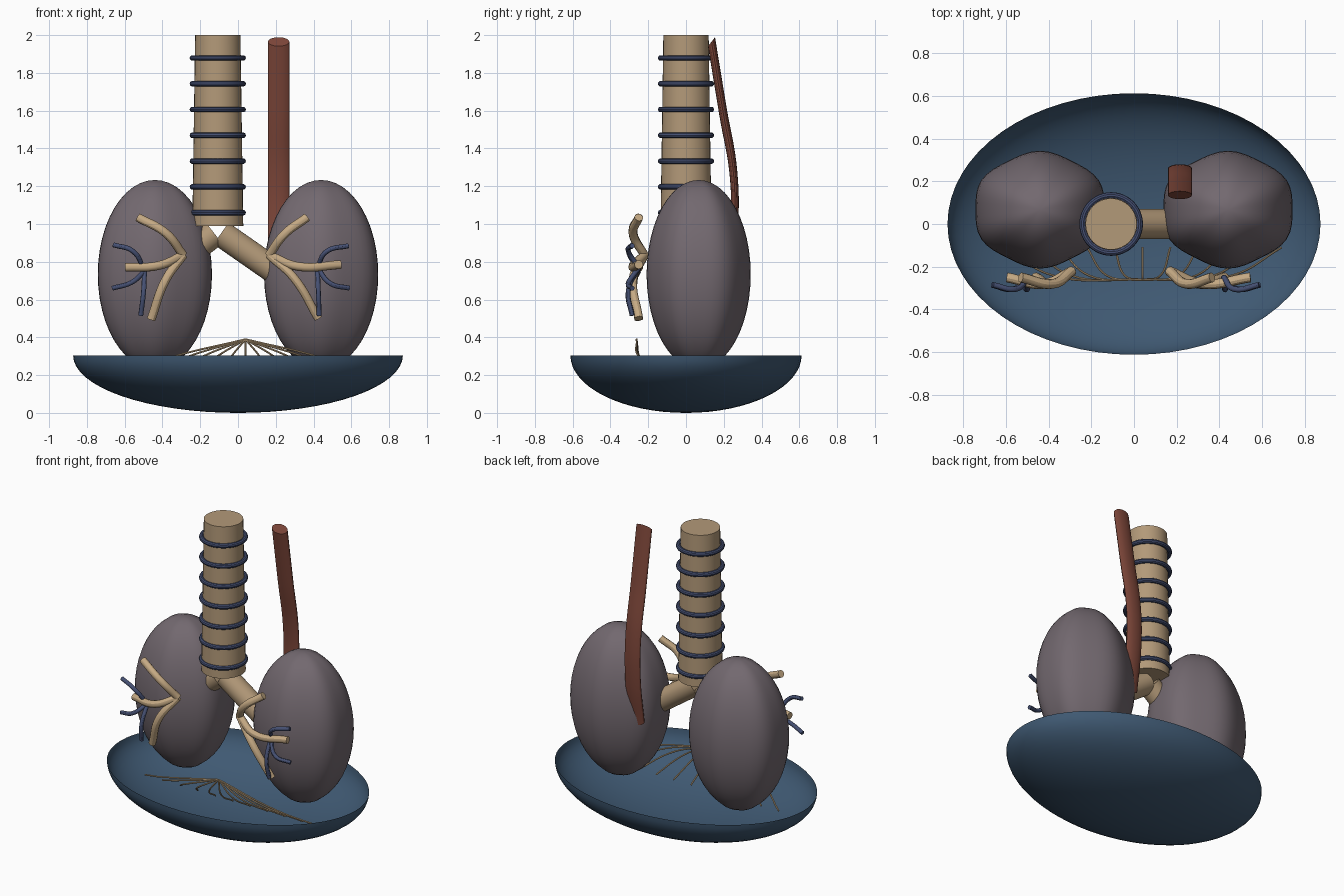
import bpy, bmesh
from math import cos, atan2
from mathutils import Vector

if "Cube" in bpy.data.objects:
    bpy.data.objects.remove(bpy.data.objects["Cube"])


def material(name, rgb):
    m = bpy.data.materials.new(name)
    m.diffuse_color = (*rgb, 1)
    m.use_nodes = True
    m.node_tree.nodes["Principled BSDF"].inputs["Base Color"].default_value = m.diffuse_color
    return m


TAN = material("cartilage_tan", (0.45, 0.32, 0.19))
LIGHT = material("branch_tan", (0.56, 0.40, 0.23))
GREY = material("lung_grey", (0.17, 0.14, 0.16))
BLUE = material("vessel_blue", (0.06, 0.08, 0.17))
NAVY = material("diaphragm_blue", (0.05, 0.10, 0.17))
BROWN = material("esophagus_brown", (0.20, 0.06, 0.04))


def finish(name, mat):
    ob = bpy.context.object
    ob.name = name
    ob.data.materials.append(mat)
    bpy.ops.object.shade_smooth_by_angle()
    return ob


def tube(name, pts, r, mat, sides=4, flat=1.0):
    """Smooth capped tube through pts; flat squashes it along y."""
    cu = bpy.data.curves.new(name, 'CURVE')
    cu.dimensions = '3D'
    cu.bevel_depth = r
    cu.bevel_resolution = sides
    cu.use_fill_caps = True
    cu.resolution_u = 8
    sp = cu.splines.new('BEZIER')
    sp.bezier_points.add(len(pts) - 1)
    for bp, (x, y, z) in zip(sp.bezier_points, pts):
        bp.co = (x, y / flat, z)
        bp.handle_left_type = bp.handle_right_type = 'AUTO'
    ob = bpy.data.objects.new(name, cu)
    bpy.context.collection.objects.link(ob)
    bpy.ops.object.select_all(action='DESELECT')
    bpy.context.view_layer.objects.active = ob
    ob.select_set(True)
    bpy.ops.object.convert(target='MESH')
    ob = bpy.context.object
    for v in ob.data.vertices:
        v.co.y *= flat
    return finish(name, mat)


def rod(name, a, b, r1, r2, mat):
    a, b = Vector(a), Vector(b)
    d = b - a
    bpy.ops.mesh.primitive_cone_add(vertices=32, radius1=r1, radius2=r2, depth=d.length,
                                    location=(a + b) / 2,
                                    rotation=d.to_track_quat('Z', 'Y').to_euler())
    return finish(name, mat)


# diaphragm: open bowl, lower half of an ellipsoid
bpy.ops.mesh.primitive_uv_sphere_add(segments=64, ring_count=32, radius=1)
me = bpy.context.object.data
bm = bmesh.new()
bm.from_mesh(me)
bmesh.ops.delete(bm, geom=[v for v in bm.verts if v.co.z > 0.001], context='VERTS')
for v in bm.verts:
    v.co = (v.co.x * 0.873, v.co.y * 0.612, v.co.z * 0.305 + 0.305)
bm.to_mesh(me)
bm.free()
finish("diaphragm", NAVY)

# lungs: egg shapes with a faintly hexagonal section
for side, sx in (("left", -1), ("right", 1)):
    bpy.ops.mesh.primitive_uv_sphere_add(segments=48, ring_count=24, radius=1)
    for v in bpy.context.object.data.vertices:
        k = 1 - 0.025 * cos(6 * atan2(v.co.y, v.co.x))
        v.co = (sx * 0.44 + v.co.x * k * 0.31, 0.067 + v.co.y * k * 0.269, 0.733 + v.co.z * 0.5)
    finish("lung_" + side, GREY)

# trachea with rings
CX = -0.107
rod("trachea", (CX, 0, 0.99), (CX, 0, 2.0), 0.135, 0.12, TAN)
for i in range(7):
    bpy.ops.mesh.primitive_torus_add(location=(CX, 0, 1.06 + i * 0.1365), major_radius=0.134,
                                     minor_radius=0.015, major_segments=48, minor_segments=10)
    finish("trachea_ring_%d" % (i + 1), BLUE)

# main bronchi
rod("bronchus_right", (-0.09, 0, 0.95), (0.19, 0, 0.755), 0.07, 0.07, TAN)
rod("bronchus_left", (-0.125, 0, 0.95), (-0.37, 0, 0.76), 0.07, 0.07, TAN)

# esophagus: flattened tube curving behind the right lung
tube("esophagus", [(0.215, 0.135, 1.965), (0.215, 0.195, 1.6), (0.215, 0.253, 1.25),
                   (0.215, 0.255, 1.0), (0.215, 0.215, 0.7)], 0.057, BROWN, 6, 0.36)

# airway branches: start node, then (mid, end) pairs in x, z
AIRWAYS = {
    "left": ((-0.29, 0.835), [((-0.38, 0.95), (-0.53, 1.035)),
                              ((-0.42, 0.78), (-0.595, 0.77)),
                              ((-0.385, 0.70), (-0.46, 0.495))],),
    "right": ((0.165, 0.835), [((0.245, 0.945), (0.365, 1.035)),
                               ((0.32, 0.775), (0.545, 0.785)),
                               ((0.30, 0.71), (0.425, 0.50))]),
}
VESSELS = {
    "left": ((-0.495, 0.75), [((-0.555, 0.855), (-0.66, 0.89)),
                              ((-0.565, 0.69), (-0.665, 0.66)),
                              ((-0.50, 0.64), (-0.515, 0.515))]),
    "right": ((0.42, 0.77), [((0.47, 0.855), (0.585, 0.885)),
                             ((0.49, 0.685), (0.59, 0.66)),
                             ((0.425, 0.65), (0.43, 0.515))]),
}
for label, table, r, mat, ys in (("airway", AIRWAYS, 0.023, LIGHT, (-0.22, -0.28, -0.25)),
                                 ("vessel", VESSELS, 0.013, BLUE, (-0.25, -0.305, -0.285))):
    for side, (node, branches) in table.items():
        for i, (mid, end) in enumerate(branches):
            pts = [(p[0], y, p[1]) for p, y in zip((node, mid, end), ys)]
            tube("%s_%s_%d" % (label, side, i + 1), pts, r, mat)

# fan of nerve fibres running down into the bowl
for i in range(-5, 6):
    dx = i * 0.13
    tube("nerve_fibre_%d" % (i + 6), [(0.04, -0.262, 0.39), (0.04 + dx * 0.65, -0.24, 0.285),
                                      (0.04 + dx, -0.11, 0.19)], 0.005, LIGHT, 2)
